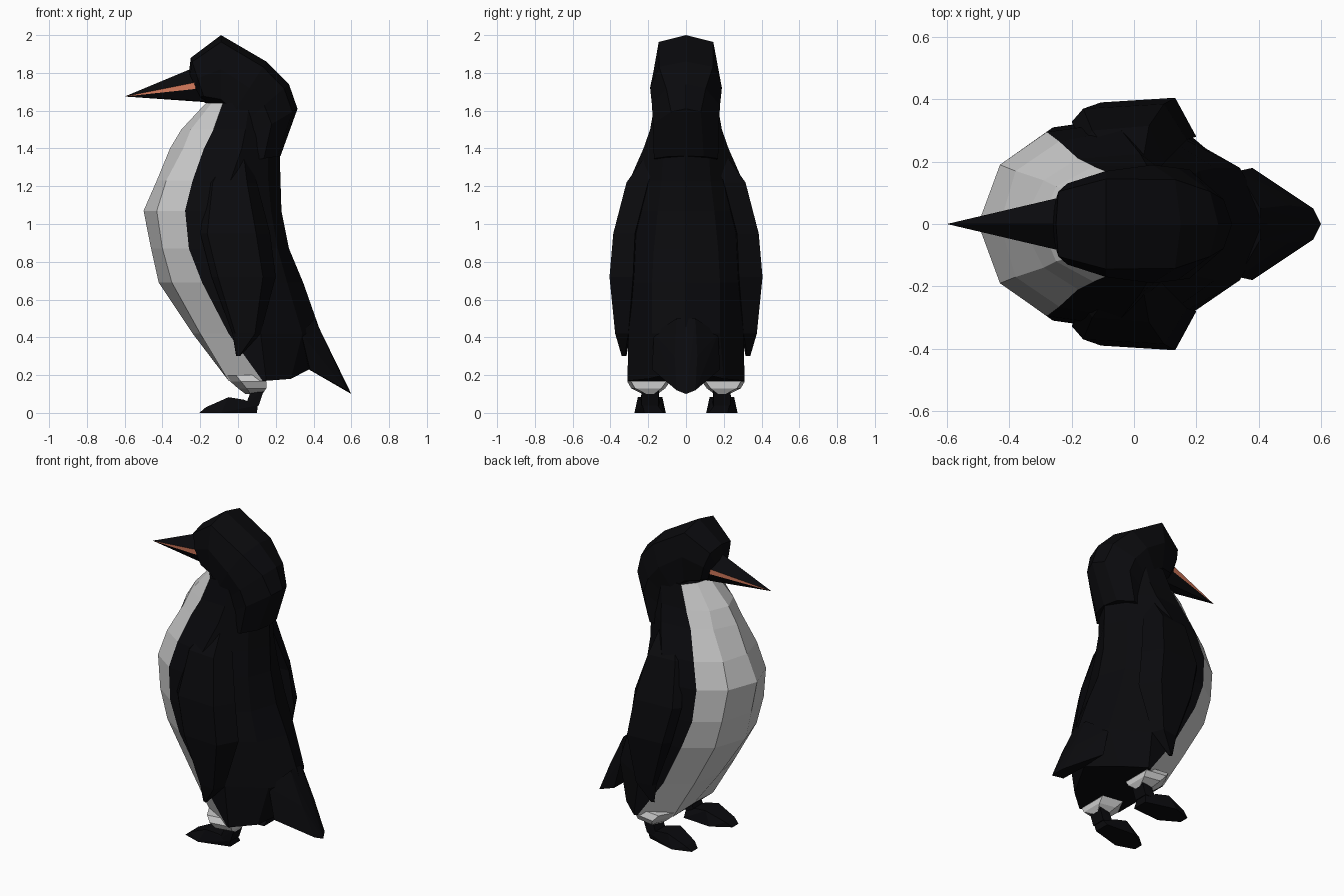
import bpy, bmesh

if "Cube" in bpy.data.objects:
    bpy.data.objects.remove(bpy.data.objects["Cube"])


def material(name, rgb):
    m = bpy.data.materials.new(name)
    m.diffuse_color = (*rgb, 1)
    m.use_nodes = True
    m.node_tree.nodes["Principled BSDF"].inputs["Base Color"].default_value = m.diffuse_color
    return m


BLACK = material("black", (0.003, 0.003, 0.004))
WHITE = material("white", (0.8, 0.8, 0.8))
ORANGE = material("orange", (0.75, 0.22, 0.12))


def finish(name, bm, mats):
    bmesh.ops.recalc_face_normals(bm, faces=bm.faces)
    me = bpy.data.meshes.new(name)
    bm.to_mesh(me)
    bm.free()
    for m in mats:
        me.materials.append(m)
    ob = bpy.data.objects.new(name, me)
    bpy.context.collection.objects.link(ob)
    return ob


def loft(name, rings, mats, accent=()):
    """Skin a list of closed rings; segments in accent use the second material."""
    bm = bmesh.new()
    rows = [[bm.verts.new(p) for p in r] for r in rings]
    n = len(rows[0])
    for a, b in zip(rows, rows[1:]):
        for i in range(n):
            j = (i + 1) % n
            f = bm.faces.new((a[i], a[j], b[j], b[i]))
            f.material_index = 1 if i in accent else 0
    bm.faces.new(rows[0])
    bm.faces.new(rows[-1])
    return finish(name, bm, mats)


def hull(name, pts, mat):
    bm = bmesh.new()
    for p in pts:
        bm.verts.new(p)
    bmesh.ops.convex_hull(bm, input=bm.verts)
    return finish(name, bm, [mat])


def both_sides(half):
    """Close a half ring whose first and last points lie on y = 0."""
    return half + [(x, -y, z) for x, y, z in half[-2:0:-1]]


# Body: z, front x, white corner, colour boundary, side, back corner, back x
body = [
    (1.64, -.17, -.14, .09, -.08, .165, .06, .165, .16, .1, .2),
    (1.50, -.30, -.25, .12, -.13, .185, .04, .19, .16, .11, .21),
    (1.40, -.36, -.29, .14, -.18, .21, .02, .225, .16, .12, .22),
    (1.23, -.43, -.38, .17, -.24, .265, -.04, .30, .16, .13, .225),
    (1.07, -.5, -.43, .19, -.28, .295, -.03, .33, .175, .15, .23),
    (.87, -.46, -.4, .21, -.26, .31, .0, .34, .21, .17, .27),
    (.69, -.42, -.35, .21, -.19, .32, .05, .33, .26, .18, .345),
    (.42, -.24, -.2, .2, -.05, .3, .12, .305, .34, .18, .44),
    (.17, -.06, -.05, .2, .13, .3, .15, .31, .28, .2, .375),
]
rings = []
for z, xf, xw, yw, xb, yb, xs, ys, xk, yk, xr in body:
    lift = .06 if z < .2 else 0   # rump rises towards the tail
    rings.append(both_sides([(xf, 0, z + lift / 4), (xw, yw, z), (xb, yb, z),
                             (xs, ys, z), (xk, yk, z + lift / 6), (xr, 0, z + lift)]))
loft("body", rings, [BLACK, WHITE], accent=(0, 1, 8, 9))

# Head and nape: top x, top z, bottom x, bottom z, half width, ridge width ratio
head = [
    (-.26, 1.80, -.19, 1.65, .085, .8), (-.25, 1.88, -.17, 1.64, .13, .8),
    (-.09, 2.0, -.09, 1.60, .17, .85), (.15, 1.86, -.05, 1.55, .19, .75),
    (.27, 1.74, -.02, 1.49, .18, .58), (.315, 1.61, .01, 1.43, .175, .45),
    (.225, 1.36, .03, 1.33, .17, .55),
]
rings = []
for tx, tz, bx, bz, w, r in head:
    half = [(tx + (bx - tx) * t, w * k, tz + (bz - tz) * t)
            for t, k in ((0, 0), (.09, r), (.45, 1), (.85, .88), (1, 0))]
    rings.append(both_sides(half))
loft("head", rings, [BLACK])

# Beak with an orange stripe on each side
base = both_sides([(-.24, 0, 1.825), (-.225, .088, 1.75),
                   (-.225, .084, 1.715), (-.17, .05, 1.65), (-.17, 0, 1.645)])
bm = bmesh.new()
vs = [bm.verts.new(p) for p in base]
tip = bm.verts.new((-.6, 0, 1.675))
for i in range(len(vs)):
    f = bm.faces.new((vs[i], vs[(i + 1) % len(vs)], tip))
    f.material_index = 1 if i in (1, 6) else 0
bm.faces.new(vs)
finish("beak", bm, [BLACK, ORANGE])

# Tail wedge
hull("tail", [(x, s * y, z) for s in (1, -1) for x, y, z in (
    (.405, .05, .5), (.495, .06, .3), (.38, .18, .23), (.335, .17, .42),
    (.575, .05, .12), (.6, 0, .1), (.375, 0, .23))], BLACK)

# Flippers: z, front x, back x, inner y, outer y
wing = [
    (1.38, -.06, .05, .14, .2), (1.22, -.16, .1, .2, .315),
    (.95, -.2, .17, .27, .385), (.72, -.14, .2, .28, .405),
    (.42, -.03, .12, .305, .375), (.30, -.01, .01, .325, .34),
]
for side, s in (("left", -1), ("right", 1)):
    rings = []
    for z, x0, x1, yi, yo in wing:
        d = x1 - x0
        rings.append([(x0, s * (yi + yo) / 2, z), (x0 + d * .1, s * (yo - .015), z),
                      (x0 + d * .8, s * yo, z), (x1, s * yi, z),
                      (x0 + d * .5, s * (yi - .01), z)])
    loft(side + "_flipper", rings, [BLACK])

    # White thigh stub
    cy = s * .19
    rings = []
    for z, x0, x1, y0, y1 in ((.2, -.07, .125, .08, .295), (.165, -.04, .15, .085, .31),
                              (.13, .0, .15, .11, .29), (.1, .04, .13, .15, .23)):
        d = (x1 - x0) * .3
        ym = (y0 + y1) / 2
        rings.append([(x0, s * ym, z), (x0 + d, s * y1, z), (x1, s * (y1 - .02), z),
                      (x1, s * (y0 + .02), z), (x0 + d, s * y0, z)])
    loft(side + "_thigh", rings, [WHITE])

    # Ankle and webbed foot
    hull(side + "_ankle", [(x, cy + k * y, z) for k in (1, -1) for x, y, z in (
        (.07, .045, .12), (.14, .045, .13), (.04, .05, .04), (.11, .045, .04))], BLACK)
    hull(side + "_foot", [(x, cy + s * oy + k * y, z) for k in (1, -1) for x, y, oy, z in (
        (-.205, .03, .015, 0), (-.17, .045, .01, .03), (-.09, .083, 0, 0),
        (-.05, .065, 0, .083), (.03, .05, 0, .07), (.1, .05, -.02, 0),
        (.105, .04, 0, .04))], BLACK)
